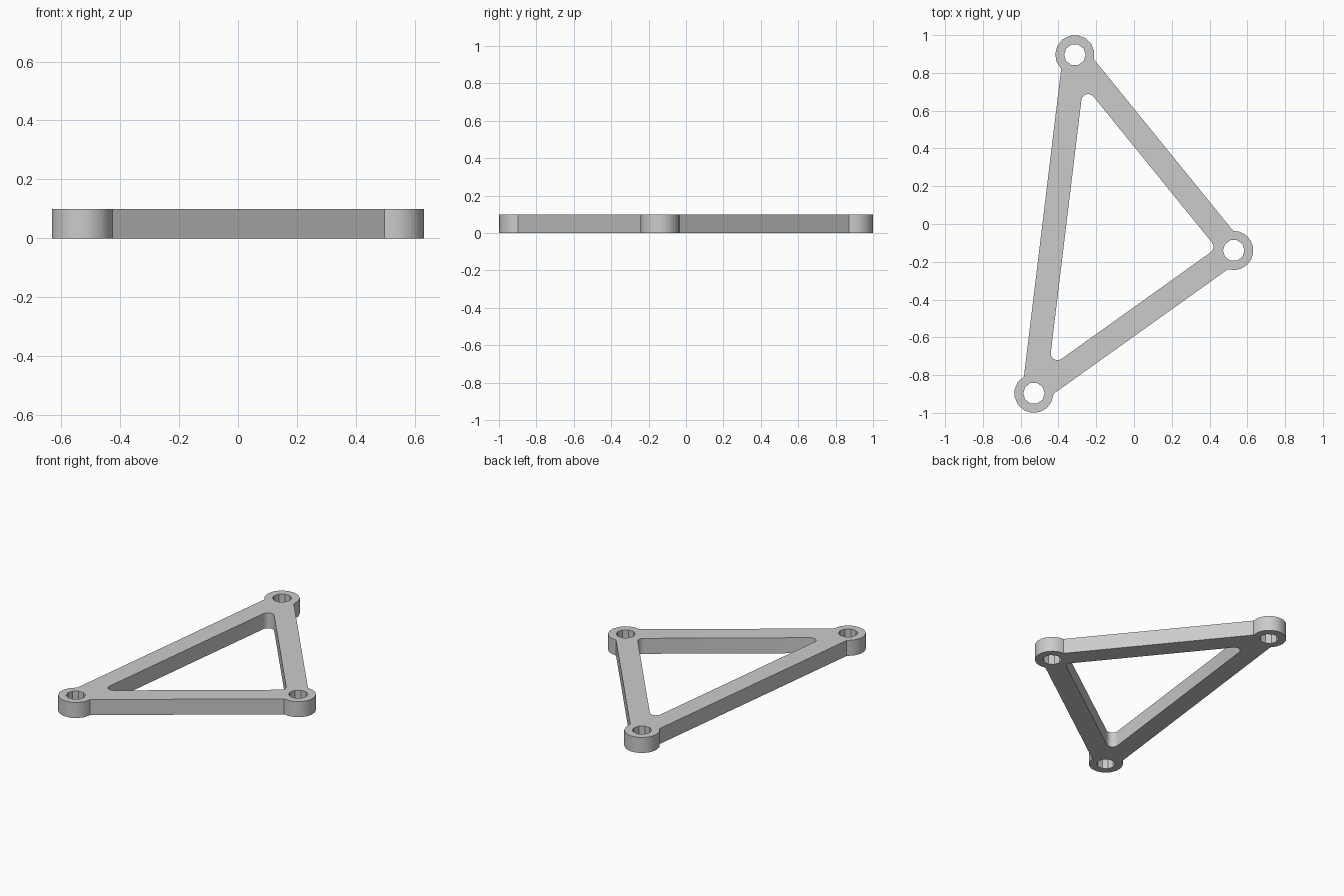
import bpy, bmesh
from math import asin, atan2, cos, sin, radians, tau, pi

if "Cube" in bpy.data.objects:
    bpy.data.objects.remove(bpy.data.objects["Cube"], do_unlink=True)

HEIGHT = 0.1
HALF_BAR = 0.063     # half the width of each bar
BOSS = 0.104         # outer radius of the corner rings
HOLE = 0.057         # radius of the bolt holes
FILLET = 0.036       # rounding inside the window
corners = [(-0.53, -0.896), (0.528, -0.14), (-0.313, 0.896)]  # counter-clockwise

grey = bpy.data.materials.new("plain grey")
grey.use_nodes = True
colour = (0.6, 0.6, 0.6, 1)
grey.diffuse_color = colour
grey.node_tree.nodes["Principled BSDF"].inputs["Base Color"].default_value = colour


def arc(centre, radius, start, end, steps):
    """Points along an arc, counter-clockwise, both ends included."""
    return [(centre[0] + radius * cos(a), centre[1] + radius * sin(a))
            for a in (start + (end - start) * i / steps for i in range(steps + 1))]


def heading(p, q):
    return atan2(q[1] - p[1], q[0] - p[0])


# Outline, window and bolt holes
outline, window, holes = [], [], []
notch = asin(HALF_BAR / BOSS)
for i, p in enumerate(corners):
    to_prev = heading(p, corners[i - 1])
    to_next = heading(p, corners[(i + 1) % 3])
    half = ((to_prev - to_next) % tau) / 2
    to_prev = to_next + 2 * half
    outline += arc(p, BOSS, to_prev + notch, to_next + tau - notch, 10)
    reach = (HALF_BAR + FILLET) / sin(half)
    centre = (p[0] + reach * cos(to_next + half), p[1] + reach * sin(to_next + half))
    window += arc(centre, FILLET, to_prev + pi / 2, to_next + 3 * pi / 2, 5)
    holes.append(arc(p, HOLE, 0, tau, 10)[:-1])

# Flat filled curve, thickened into the frame
curve = bpy.data.curves.new("triangle_frame", "CURVE")
curve.dimensions = "2D"
curve.fill_mode = "BOTH"
curve.extrude = HEIGHT / 2
for loop in [outline, window] + holes:
    spline = curve.splines.new("POLY")
    spline.points.add(len(loop) - 1)
    for point, (x, y) in zip(spline.points, loop):
        point.co = (x, y, 0, 1)
    spline.use_cyclic_u = True
frame = bpy.data.objects.new("triangle_frame", curve)
bpy.context.collection.objects.link(frame)
bpy.ops.object.select_all(action="DESELECT")
frame.select_set(True)
bpy.context.view_layer.objects.active = frame
bpy.ops.object.convert(target="MESH")
frame = bpy.context.object

# Weld the caps to the walls and stand the frame on the floor
bm = bmesh.new()
bm.from_mesh(frame.data)
bmesh.ops.remove_doubles(bm, verts=bm.verts, dist=0.0001)
bmesh.ops.translate(bm, verts=bm.verts, vec=(0, 0, HEIGHT / 2))
bmesh.ops.recalc_face_normals(bm, faces=bm.faces)
bm.to_mesh(frame.data)
bm.free()
frame.data.materials.clear()
frame.data.materials.append(grey)
bpy.ops.object.shade_smooth_by_angle(angle=radians(30))
